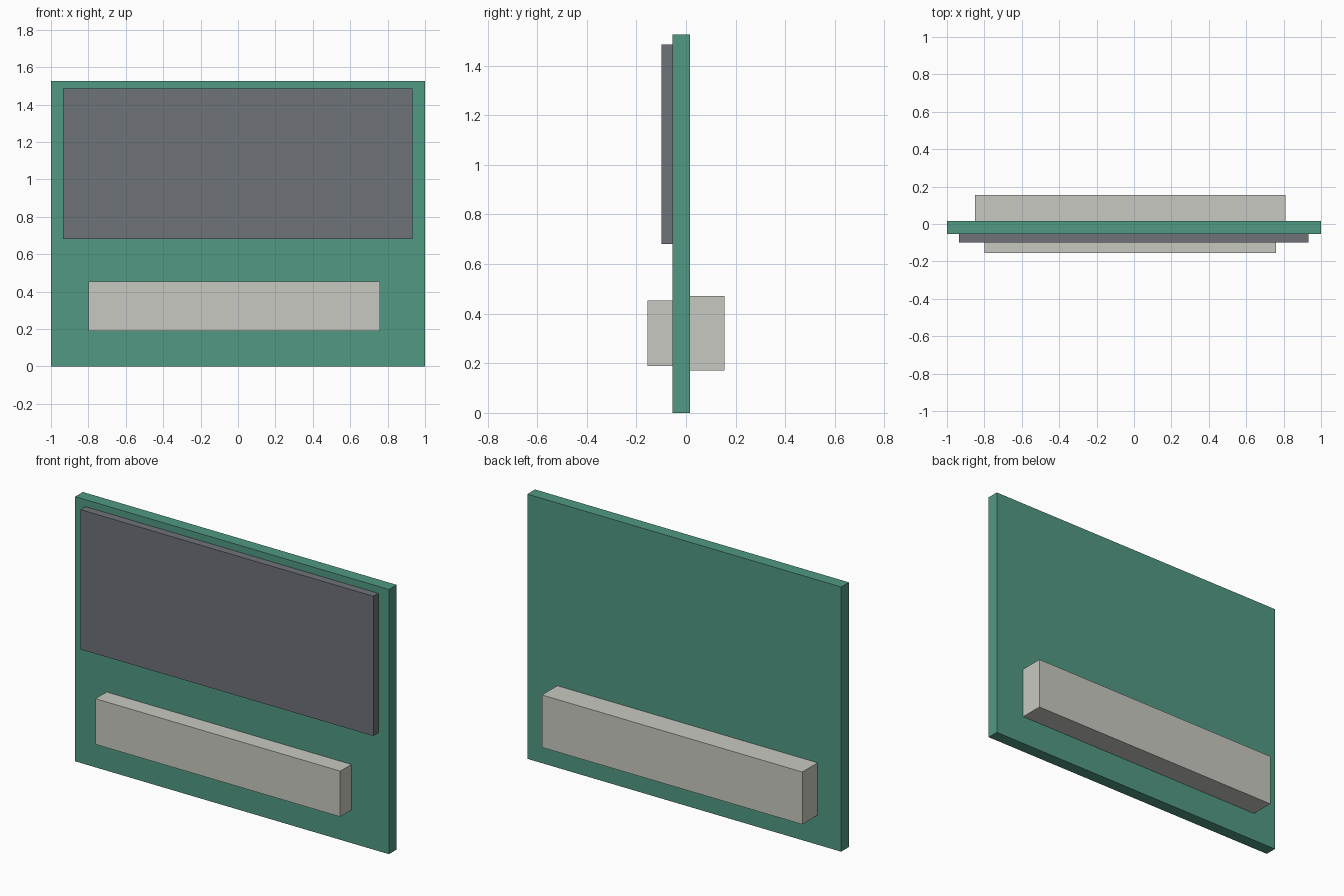
import bpy

# Remove the default object
cube = bpy.data.objects.get("Cube")
if cube:
    bpy.data.objects.remove(cube, do_unlink=True)


def make_material(name, rgb):
    mat = bpy.data.materials.new(name)
    mat.use_nodes = True
    colour = (*rgb, 1.0)
    mat.diffuse_color = colour
    mat.node_tree.nodes["Principled BSDF"].inputs["Base Color"].default_value = colour
    return mat


def make_box(name, x, y, z, mat):
    """Box spanning the given (low, high) range on each axis."""
    spans = (x, y, z)
    centre = [(low + high) / 2 for low, high in spans]
    bpy.ops.mesh.primitive_cube_add(size=1, location=centre)
    box = bpy.context.object
    box.name = name
    box.scale = [high - low for low, high in spans]
    bpy.ops.object.transform_apply(location=False, rotation=False, scale=True)
    box.data.materials.append(mat)
    return box


green = make_material("board green", (0.082, 0.319, 0.227))
grey = make_material("screen grey", (0.156, 0.168, 0.191))
beige = make_material("connector beige", (0.584, 0.584, 0.539))

# Faces of the board that the other parts sit on
FRONT, BACK = -0.054, 0.016

# Upright board
make_box("board", (-1, 1), (FRONT, BACK), (0, 1.525), green)

# Flat screen on the upper front
make_box("screen", (-0.935, 0.932), (-0.099, FRONT), (0.68, 1.485), grey)

# Long connector blocks low on both sides
make_box("front_connector", (-0.80, 0.76), (-0.155, FRONT), (0.19, 0.453), beige)
make_box("back_connector", (-0.85, 0.81), (BACK, 0.155), (0.17, 0.472), beige)
